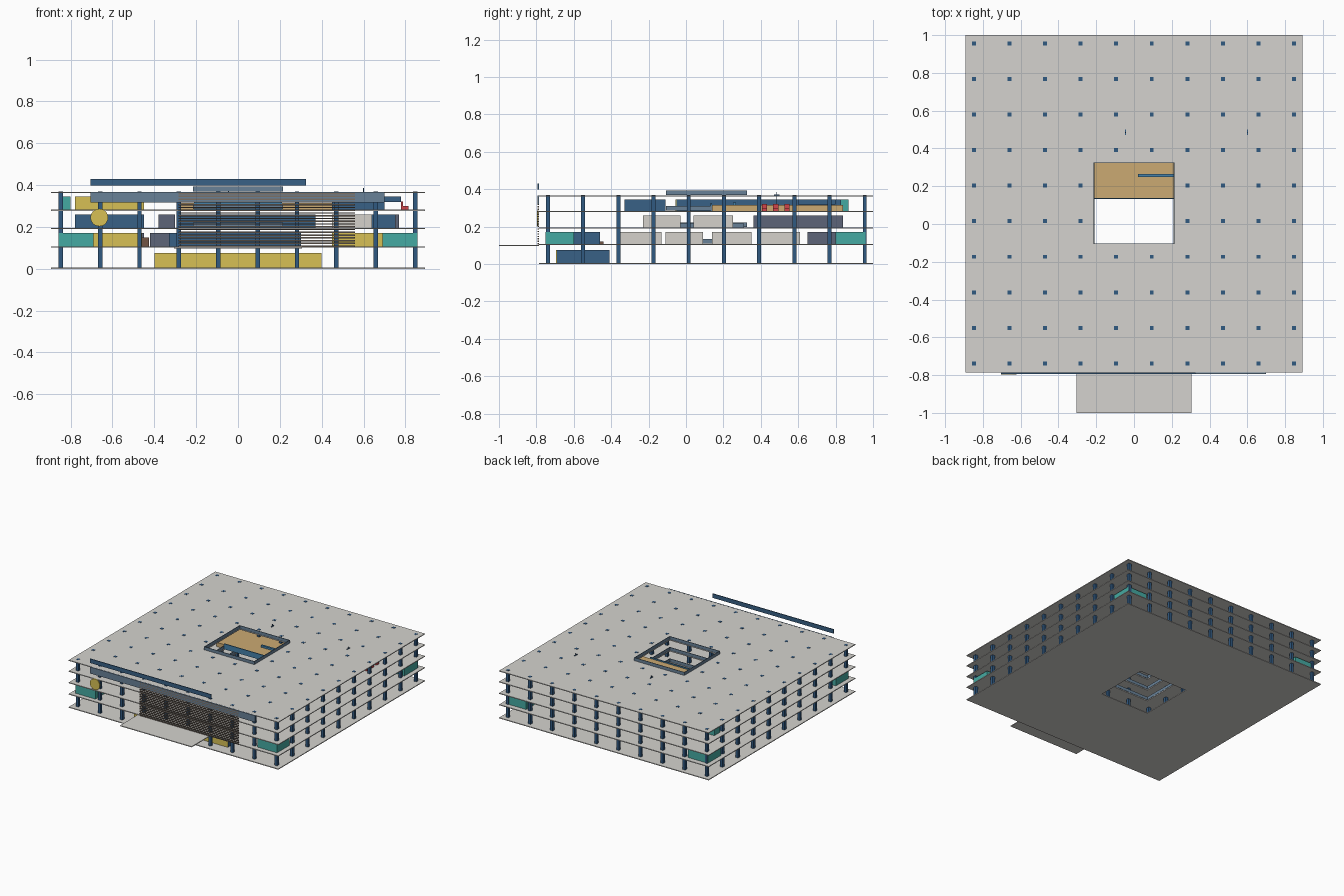
import bpy, bmesh, math

if "Cube" in bpy.data.objects:
    bpy.data.objects.remove(bpy.data.objects["Cube"])

COL = {
    "slab": (0.66, 0.65, 0.62), "navy": (0.03, 0.10, 0.22), "blue": (0.04, 0.12, 0.24),
    "slate": (0.14, 0.22, 0.31), "grey": (0.11, 0.13, 0.19), "teal": (0.06, 0.40, 0.36),
    "yellow": (0.68, 0.53, 0.09), "wood": (0.60, 0.40, 0.17), "brown": (0.17, 0.09, 0.06),
    "louver": (0.20, 0.16, 0.13), "light": (0.66, 0.64, 0.60), "red": (0.62, 0.06, 0.07),
    "rail": (0.06, 0.22, 0.40),
}
MATS = {}
for k, c in COL.items():
    MATS[k] = bpy.data.materials.new(k)
    MATS[k].diffuse_color = (*c, 1)


def finish(bm, name, col):
    bmesh.ops.recalc_face_normals(bm, faces=bm.faces)
    me = bpy.data.meshes.new(name)
    bm.to_mesh(me)
    bm.free()
    me.materials.append(MATS[col])
    ob = bpy.data.objects.new(name, me)
    bpy.context.collection.objects.link(ob)
    return ob


def add_box(bm, x0, x1, y0, y1, z0, z1):
    vs = bmesh.ops.create_cube(bm, size=1)["verts"]
    for v in vs:
        v.co = (x1 if v.co.x > 0 else x0, y1 if v.co.y > 0 else y0, z1 if v.co.z > 0 else z0)


def boxes(name, col, items):
    bm = bmesh.new()
    for b in items:
        add_box(bm, *b)
    return finish(bm, name, col)


W, YF, YB = 0.893, -0.785, 1.0
HX, HY0, HY1 = 0.21, -0.103, 0.322
T = 0.006
LEVELS = [0.0, 0.101, 0.189, 0.277, 0.361]


# floor plate with the atrium opening
def floor_plate(name, z):
    bm = bmesh.new()
    def rect(x0, x1, y0, y1):
        return [bm.verts.new((x, y, z)) for x, y in ((x0, y0), (x1, y0), (x1, y1), (x0, y1))]
    o, i = rect(-W, W, YF, YB), rect(-HX, HX, HY0, HY1)
    fs = [bm.faces.new((o[k], o[(k + 1) % 4], i[(k + 1) % 4], i[k])) for k in range(4)]
    ext = bmesh.ops.extrude_face_region(bm, geom=fs)
    for v in ext["geom"]:
        if isinstance(v, bmesh.types.BMVert):
            v.co.z += T
    finish(bm, name, "slab")


for n, z in enumerate(LEVELS):
    floor_plate("roof_plate" if n == 4 else f"floor_plate_{n}", z)

# entrance canopy
boxes("entrance_canopy", "slab", [(-0.305, 0.305, -1.0, YF, 0.097, 0.103)])

# column grid, leaving out those inside the atrium
cols = []
for i in range(10):
    for j in range(10):
        x, y = -0.847 + 0.1882 * i, -0.738 + 0.1882 * j
        if abs(x) < HX and HY0 < y < HY1:
            continue
        cols.append((x - 0.0105, x + 0.0105, y - 0.0105, y + 0.0105, 0.001, 0.3685))
boxes("columns", "navy", cols)

# balustrades round the opening on every upper level
rails = []
for z in LEVELS[1:]:
    a, b, t = z + 0.008, z + 0.032, 0.004
    rails += [(-HX, HX, HY0 - t, HY0, a, b), (-HX, HX, HY1, HY1 + t, a, b),
              (-HX - t, -HX, HY0 - t, HY1 + t, a, b), (HX, HX + t, HY0 - t, HY1 + t, a, b)]
boxes("atrium_balustrades", "slate", rails)

# front facade: louver screen, fascia, roof beam and disc
boxes("louver_screen", "louver",
      [(-0.285, 0.56, -0.793, -0.786, 0.105 + 0.0132 * k, 0.1115 + 0.0132 * k) for k in range(20)])
boxes("front_fascia", "slate", [(-0.705, 0.70, -0.793, -0.786, 0.317, 0.367)])
boxes("roof_beam", "blue", [(-0.705, 0.325, -0.793, -0.787, 0.398, 0.43)])
bm = bmesh.new()
bmesh.ops.create_cone(bm, cap_ends=True, segments=32, radius1=0.042, radius2=0.042, depth=0.008)
disc = finish(bm, "facade_disc", "yellow")
disc.rotation_euler = (math.pi / 2, 0, 0)
disc.location = (-0.663, -0.792, 0.245)

# ground floor block
boxes("lobby_core", "blue", [(-0.40, 0.40, -0.69, -0.41, T, 0.075)])
boxes("lobby_front", "yellow", [(-0.40, 0.40, -0.695, -0.69, T, 0.075)])

# level one: corner rooms, meeting rooms and walls
z0, z1 = LEVELS[1] + T, 0.171
boxes("corner_rooms", "teal",
      [(min(s * 0.69, s * 0.858), max(s * 0.69, s * 0.858), a, b, z0, z1)
       for s in (-1, 1) for a, b in ((-0.75, -0.6), (0.80, 0.96))])
boxes("front_wall_panels", "yellow", [(-0.69, -0.46, -0.64, -0.6, z0, z1), (0.45, 0.69, -0.64, -0.6, z0, z1)])
boxes("level_one_blocks", "blue",
      [(-0.33, 0.30, -0.6, -0.46, z0, z1), (0.45, 0.69, -0.6, -0.46, z0, z1)])
boxes("level_one_grey_rooms", "grey",
      [(-0.42, -0.33, -0.55, -0.46, z0, z1), (0.45, 0.69, 0.65, 0.80, z0, z1),
       (-0.69, -0.45, 0.65, 0.80, z0, z1)])
boxes("meeting_rooms", "light",
      [(0.45, 0.64, a, b, z0, z1) for a, b in ((-0.36, -0.13), (-0.11, 0.09), (0.14, 0.35), (0.40, 0.61))])
boxes("small_seats", "brown",
      [(-0.46, -0.425, -0.5, -0.46, z0, 0.15), (0.60, 0.62, -0.46, -0.44, z0, 0.12),
       (0.60, 0.62, -0.165, -0.145, z0, 0.12)])

# level two
z0, z1 = LEVELS[2] + T, 0.26
boxes("level_two_blocks", "blue",
      [(-0.78, -0.45, 0.36, 0.60, z0, z1), (-0.28, 0.37, 0.36, 0.60, z0, z1), (0.50, 0.75, 0.40, 0.84, z0, z1)])
boxes("level_two_grey_rooms", "grey",
      [(-0.38, -0.30, 0.36, 0.60, z0, z1), (0.75, 0.77, 0.36, 0.84, z0, z1)])
boxes("level_two_rooms", "light",
      [(0.45, 0.64, -0.23, -0.03, z0, z1), (0.45, 0.64, 0.04, 0.25, z0, z1)])
boxes("level_two_desks", "slate",
      [(0.50, 0.60, -0.03, 0.04, z0, 0.218), (0.50, 0.60, 0.25, 0.31, z0, 0.218)])

# level three
z0, z1 = LEVELS[3] + T, 0.345
boxes("timber_deck", "wood", [(-0.28, 0.55, 0.138, 0.84, z0, 0.315)])
boxes("deck_rails", "rail", [(0.02, 0.21, 0.25, 0.266, 0.315, 0.33), (-0.21, 0.21, 0.132, 0.138, z0, 0.325)])
boxes("level_three_walls", "blue",
      [(-0.78, -0.45, -0.05, 0.83, z0, z1), (0.45, 0.70, -0.33, -0.11, z0, z1), (0.70, 0.78, 0.60, 0.80, 0.318, z1)])
boxes("level_three_front", "yellow", [(-0.78, -0.45, -0.055, -0.05, z0, z1)])
boxes("level_three_teal_room", "teal", [(-0.85, -0.80, 0.80, 0.87, z0, z1)])
chairs = []
for y in (0.42, 0.48, 0.54):
    chairs += [(0.78, 0.815, y - 0.014, y + 0.014, z0, 0.30), (0.78, 0.788, y - 0.014, y + 0.014, 0.30, 0.322)]
boxes("red_chairs", "red", chairs)

# slim lamp posts reaching through the roof
boxes("lamp_posts", "navy",
      [b for x in (-0.045, 0.60) for b in
       ((x - 0.002, x + 0.002, 0.483, 0.487, 0.315, 0.385), (x - 0.003, x + 0.003, 0.47, 0.50, 0.362, 0.372))])

for m in bpy.data.materials:
    if m.users and not m.is_grease_pencil:
        m.use_nodes = True
        m.node_tree.nodes["Principled BSDF"].inputs["Base Color"].default_value = m.diffuse_color
